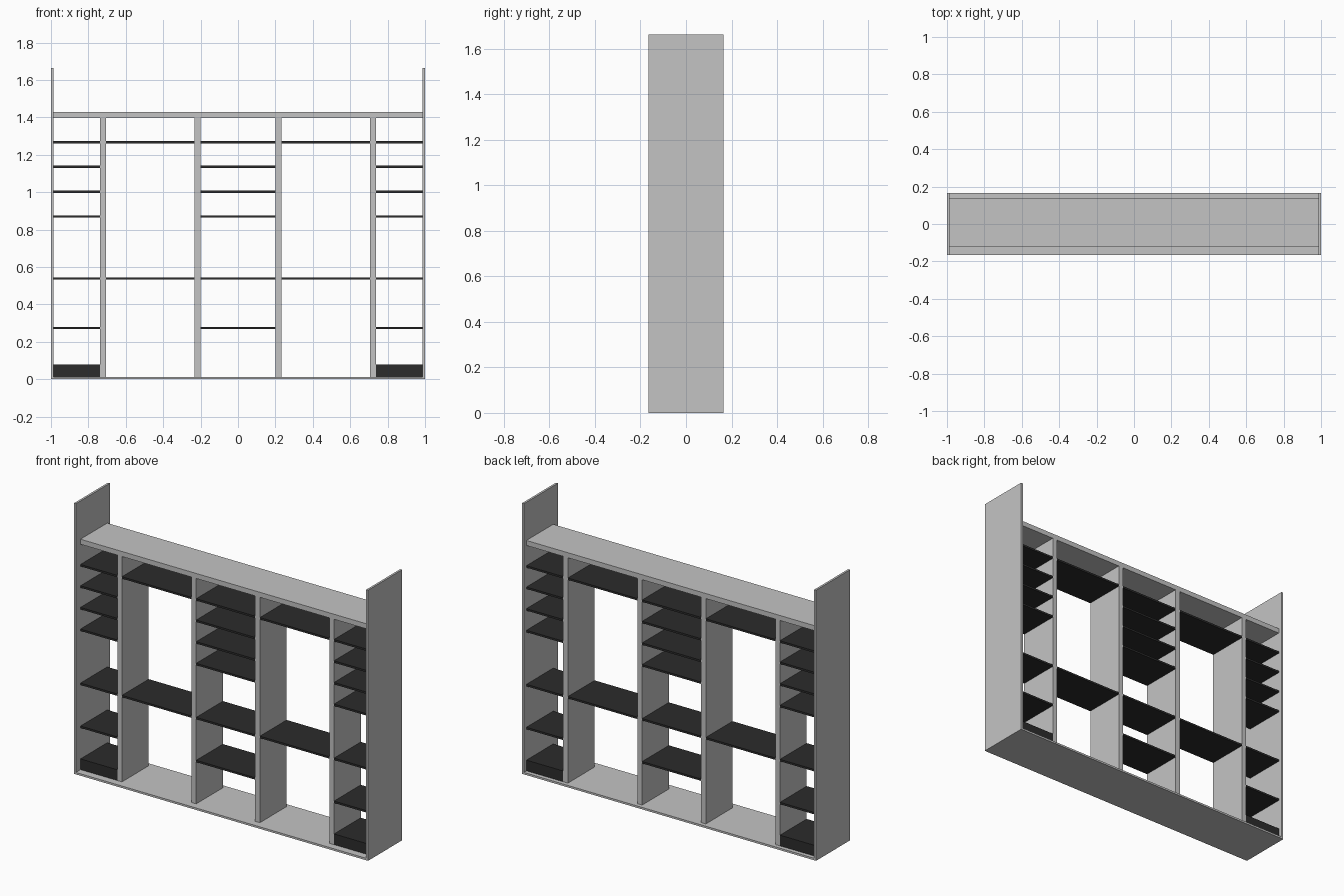
import bpy

cube = bpy.data.objects.get("Cube")
if cube:
    bpy.data.objects.remove(cube, do_unlink=True)


def make_material(name, value):
    mat = bpy.data.materials.new(name)
    mat.use_nodes = True
    colour = (value, value, value, 1)
    mat.diffuse_color = colour
    mat.node_tree.nodes["Principled BSDF"].inputs["Base Color"].default_value = colour
    return mat


LIGHT = make_material("light grey panel", 0.55)
DARK = make_material("dark grey shelf", 0.025)


def board(name, mat, x, y, z):
    """Box spanning the given (low, high) ranges."""
    bpy.ops.mesh.primitive_cube_add(size=1, location=[sum(r) / 2 for r in (x, y, z)])
    obj = bpy.context.object
    obj.name = name
    obj.scale = [r[1] - r[0] for r in (x, y, z)]
    bpy.ops.object.transform_apply(location=False, rotation=False, scale=True)
    obj.data.materials.append(mat)
    return obj


FULL = (-0.165, 0.165)      # depth of the outer frame
INNER = (-0.12, 0.14)       # depth of everything inside it
SIDE = 0.987                # inner face of the side panels
BASE, CEILING = 0.012, 1.397
INNER_DIV, OUTER_DIV = (0.2, 0.233), (0.705, 0.737)
SHELF = 0.012

# Frame boards
board("base_board", LIGHT, (-SIDE, SIDE), FULL, (0, BASE))
board("top_board", LIGHT, (-SIDE, SIDE), INNER, (CEILING, 1.428))

all_levels = (1.267, 1.136, 1.003, 0.87, 0.538, 0.274)
wide_levels = (1.267, 0.538)


def shelves(name, x, levels):
    for i, z in enumerate(levels):
        board(f"{name}_{i + 1}", DARK, x, INNER, (z - SHELF / 2, z + SHELF / 2))


def mirrored(span, sign):
    return tuple(sorted(sign * v for v in span))


# Centre bay
shelves("centre_shelf", (-INNER_DIV[0], INNER_DIV[0]), all_levels)

# Side panels, dividers, shelves and plinth boxes on both sides
for side, sign in (("left", 1), ("right", -1)):
    board(f"{side}_side_panel", LIGHT, mirrored((SIDE, 1), sign), FULL, (0, 1.663))
    for label, span in (("inner", INNER_DIV), ("outer", OUTER_DIV)):
        board(f"{side}_{label}_divider", LIGHT, mirrored(span, sign), INNER, (BASE, CEILING))
    narrow = mirrored((OUTER_DIV[1], SIDE), sign)
    shelves(f"{side}_wide_shelf", mirrored((INNER_DIV[1], OUTER_DIV[0]), sign), wide_levels)
    shelves(f"{side}_narrow_shelf", narrow, all_levels)
    board(f"{side}_plinth_box", DARK, narrow, INNER, (BASE, 0.078))
